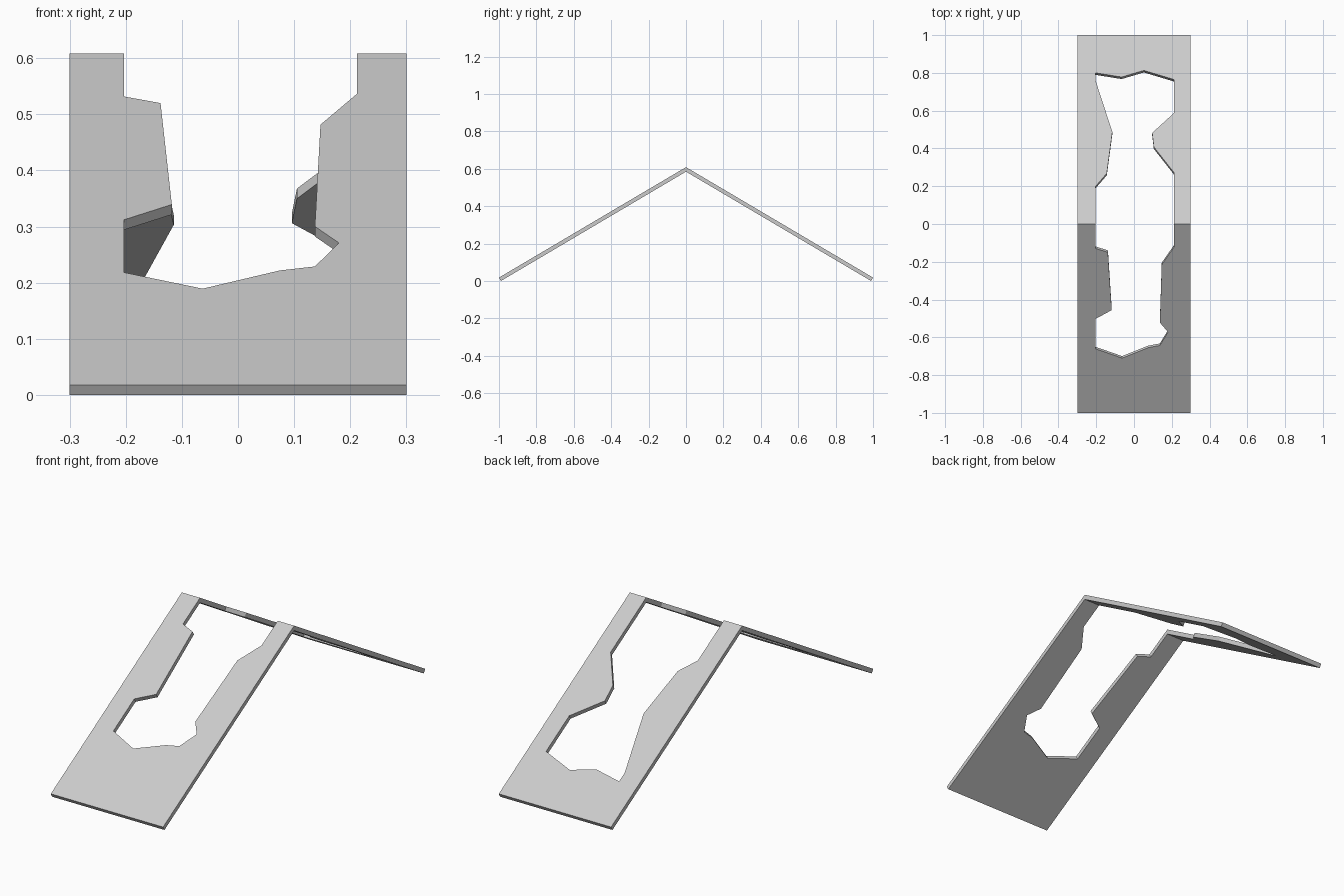
import bpy, bmesh

if "Cube" in bpy.data.objects:
    bpy.data.objects.remove(bpy.data.objects["Cube"])

RIDGE, EAVE = 0.6085, 0.018      # top surface heights at ridge and eaves
SLOPE = RIDGE - EAVE             # drop per unit of y
HALF = 0.3                       # half width

# Jagged opening outline on each slope: (x, distance from ridge), left to right
front_hole = [(-.203, 0), (-.203, .13), (-.138, .15), (-.118, .456), (-.203, .502),
              (-.203, .661), (-.063, .71), (.0745, .655), (.137, .643), (.18, .572),
              (.137, .522), (.147, .215), (.212, .122), (.212, 0)]
back_hole = [(-.203, 0), (-.203, .2), (-.144, .268), (-.1145, .487), (-.203, .758),
             (-.203, .80), (-.065, .778), (.052, .813), (.212, .765), (.212, .588),
             (.096, .482), (.105, .408), (.212, .272), (.212, 0)]


def add_slope(bm, hole, side):
    """One sloping sheet with its opening; thickness runs square to the slope."""
    outline = hole + [(HALF, 0), (HALF, 1), (-HALF, 1), (-HALF, 0)]
    top, low = [], []
    for x, d in outline:
        z = RIDGE - SLOPE * d
        top.append(bm.verts.new((x, side * d, z)))
        if d == 0:   # mitred at the ridge
            low.append(bm.verts.new((x, 0, z - EAVE * (1 + SLOPE ** 2))))
        else:
            low.append(bm.verts.new((x, side * (d - EAVE * SLOPE), z - EAVE)))
    bm.faces.new(top)
    bm.faces.new(low[::-1])
    n = len(outline)
    for i in range(n):
        j = (i + 1) % n
        if outline[i][1] == 0 and outline[j][1] == 0:
            continue   # open where the two slopes join
        bm.faces.new((top[j], top[i], low[i], low[j]))


# Folded roof sheet
bm = bmesh.new()
add_slope(bm, front_hole, -1)
add_slope(bm, back_hole, 1)
bmesh.ops.remove_doubles(bm, verts=bm.verts[:], dist=0.0005)
bmesh.ops.recalc_face_normals(bm, faces=bm.faces[:])
mesh = bpy.data.meshes.new("broken_roof")
bm.to_mesh(mesh)
bm.free()
roof = bpy.data.objects.new("broken_roof", mesh)
bpy.context.collection.objects.link(roof)
